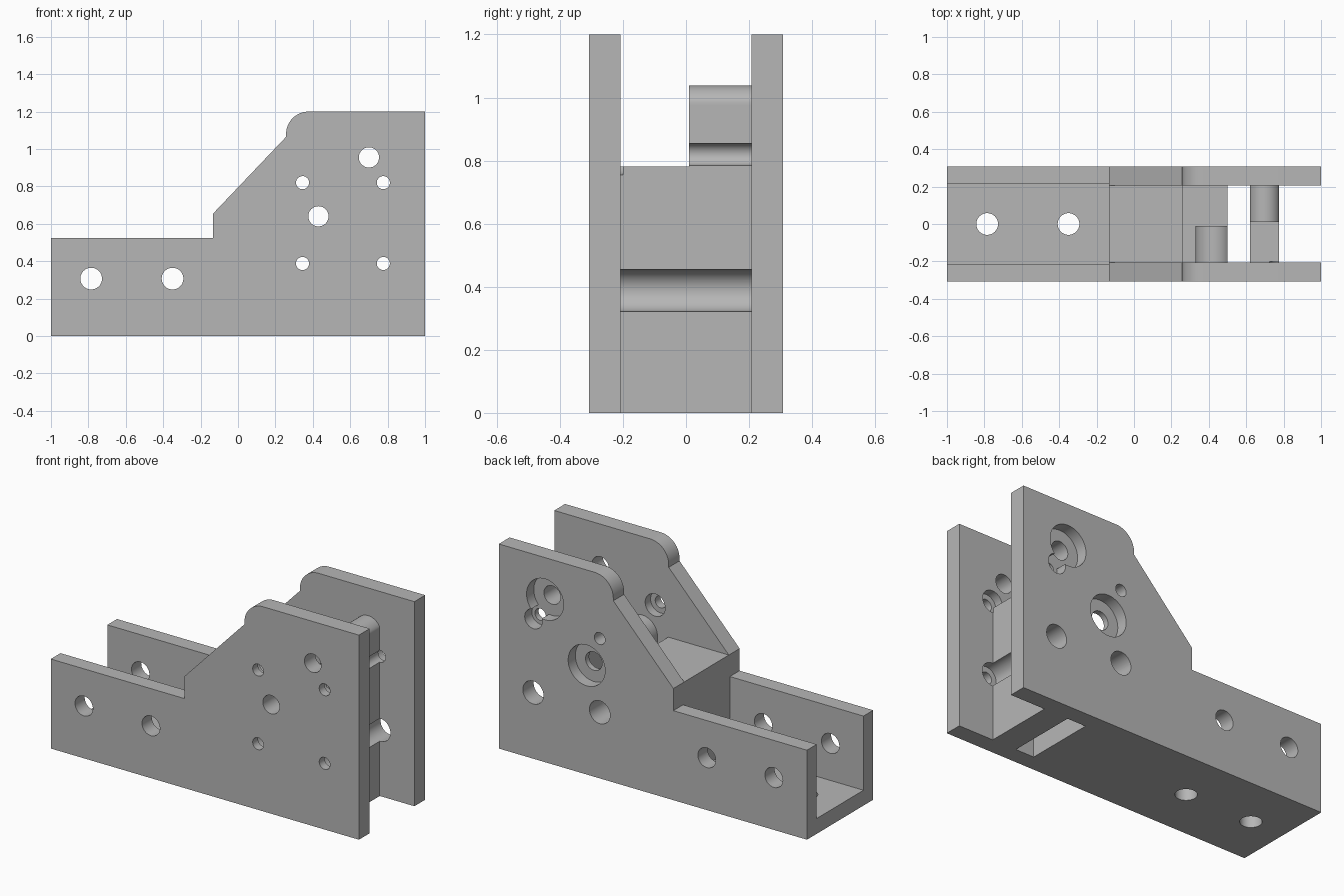
import bpy, bmesh, math
from mathutils import Matrix, Vector

cube = bpy.data.objects.get("Cube")
if cube:
    bpy.data.objects.remove(cube, do_unlink=True)

# One plain material
grey = bpy.data.materials.new("plain_grey")
grey.use_nodes = True
grey.diffuse_color = (0.47, 0.47, 0.47, 1)
grey.node_tree.nodes["Principled BSDF"].inputs["Base Color"].default_value = grey.diffuse_color

OUT, IN = 0.307, 0.207      # outer and inner faces of the side plates
LAP = 0.02                  # how far the core sinks into the plates


def finish(name, bm):
    bmesh.ops.recalc_face_normals(bm, faces=bm.faces)
    mesh = bpy.data.meshes.new(name)
    bm.to_mesh(mesh)
    bm.free()
    mesh.materials.append(grey)
    obj = bpy.data.objects.new(name, mesh)
    bpy.context.collection.objects.link(obj)
    return obj


def prism(name, outline, y0, y1):
    """Extrude an x-z outline from y0 to y1."""
    bm = bmesh.new()
    face = bm.faces.new([bm.verts.new((x, y0, z)) for x, z in outline])
    new = bmesh.ops.extrude_face_region(bm, geom=[face])["geom"]
    verts = [v for v in new if isinstance(v, bmesh.types.BMVert)]
    bmesh.ops.translate(bm, verts=verts, vec=(0, y1 - y0, 0))
    return finish(name, bm)


def box(name, x0, x1, y0, y1, z0, z1):
    return prism(name, [(x0, z0), (x1, z0), (x1, z1), (x0, z1)], y0, y1)


def rod(name, start, end, radius):
    """Round cutter between two points."""
    a, b = Vector(start), Vector(end)
    bm = bmesh.new()
    turn = (b - a).to_track_quat("Z", "Y").to_matrix().to_4x4()
    bmesh.ops.create_cone(bm, cap_ends=True, segments=48, radius1=radius, radius2=radius,
                          depth=(b - a).length,
                          matrix=Matrix.Translation((a + b) / 2) @ turn)
    return finish(name, bm)


def arc(cx, cz, r, a0, a1, steps):
    angles = [math.radians(a0 + (a1 - a0) * i / steps) for i in range(steps + 1)]
    return [(cx + r * math.cos(a), cz + r * math.sin(a)) for a in angles]


def combine(target, other, operation):
    mod = target.modifiers.new(operation.lower(), "BOOLEAN")
    mod.operation = operation
    mod.solver = "EXACT"
    mod.object = other
    bpy.context.view_layer.objects.active = target
    bpy.ops.object.modifier_apply(modifier=mod.name)
    bpy.data.objects.remove(other, do_unlink=True)


def column(name, cx, cz, r, x0, x1, z0, y0, y1):
    """Upright post with a rounded top trimmed to the post width."""
    top = [(min(max(x, x0), x1), z) for x, z in arc(cx, cz, r, 0, 180, 24)]
    return prism(name, [(x0, z0), (x1, z0)] + top, y0, y1)


# Side plates
outline = [(-1, 0), (1, 0), (1, 1.2)]
outline += arc(0.377, 1.08, 0.12, 90, 180, 14)
outline += [(0.257, 1.065), (-0.133, 0.655), (-0.133, 0.525), (-1, 0.525)]
body = prism("bracket_body", outline, -OUT, -IN)
side = IN + LAP
parts = [
    prism("back_plate", outline, IN, OUT),
    # Stepped core, with channel floor at the low end
    prism("core", [(-1, 0), (0.5, 0), (0.5, 0.47), (0.26, 0.47), (0.26, 0.655),
                   (-0.133, 0.655), (-0.133, 0.09), (-1, 0.09)], -side, side),
    # Cross wall past the slot
    box("cross_wall", 0.62, 0.775, -side, side, 0, 0.782),
    # Rounded bosses on the inside of each plate
    column("front_boss", 0.43, 0.64, 0.1, 0.33, 0.5, 0.4, -side, -0.01),
    column("back_boss", 0.70, 0.955, 0.083, 0.62, 0.775, 0.7, 0.01, side),
]
for part in parts:
    combine(body, part, "UNION")

# Channel is slightly wider than the gap between the plates
cutters = [box("channel", -1.1, -0.133, -0.217, 0.217, 0.09, 0.8)]


def bore(x, z, r, y0=-0.4, y1=0.4):
    cutters.append(rod("bore", (x, y0, z), (x, y1, z), r))


# Mounting holes through the channel sides and floor
for x in (-0.785, -0.35):
    bore(x, 0.307, 0.058)
    cutters.append(rod("floor_hole", (x, 0, -0.1), (x, 0, 0.2), 0.058))

# Shaft holes with wide recesses in the back
for x, z in ((0.43, 0.64), (0.70, 0.955)):
    bore(x, z, 0.054)
    bore(x, z, 0.12, 0.24)
bore(0.775, 0.82, 0.057, 0.24)

# Four screw holes, recessed on the inside of the front plate
for x in (0.345, 0.777):
    bore(x, 0.82, 0.035)
    bore(x, 0.82, 0.065, -0.257, -0.2)
    bore(x, 0.388, 0.035)
    bore(x, 0.388, 0.067, -0.257)

for cutter in cutters:
    combine(body, cutter, "DIFFERENCE")

# Smooth bores, sharp edges
bpy.ops.object.select_all(action="DESELECT")
body.select_set(True)
bpy.context.view_layer.objects.active = body
bpy.ops.object.shade_smooth_by_angle(angle=math.radians(30))
